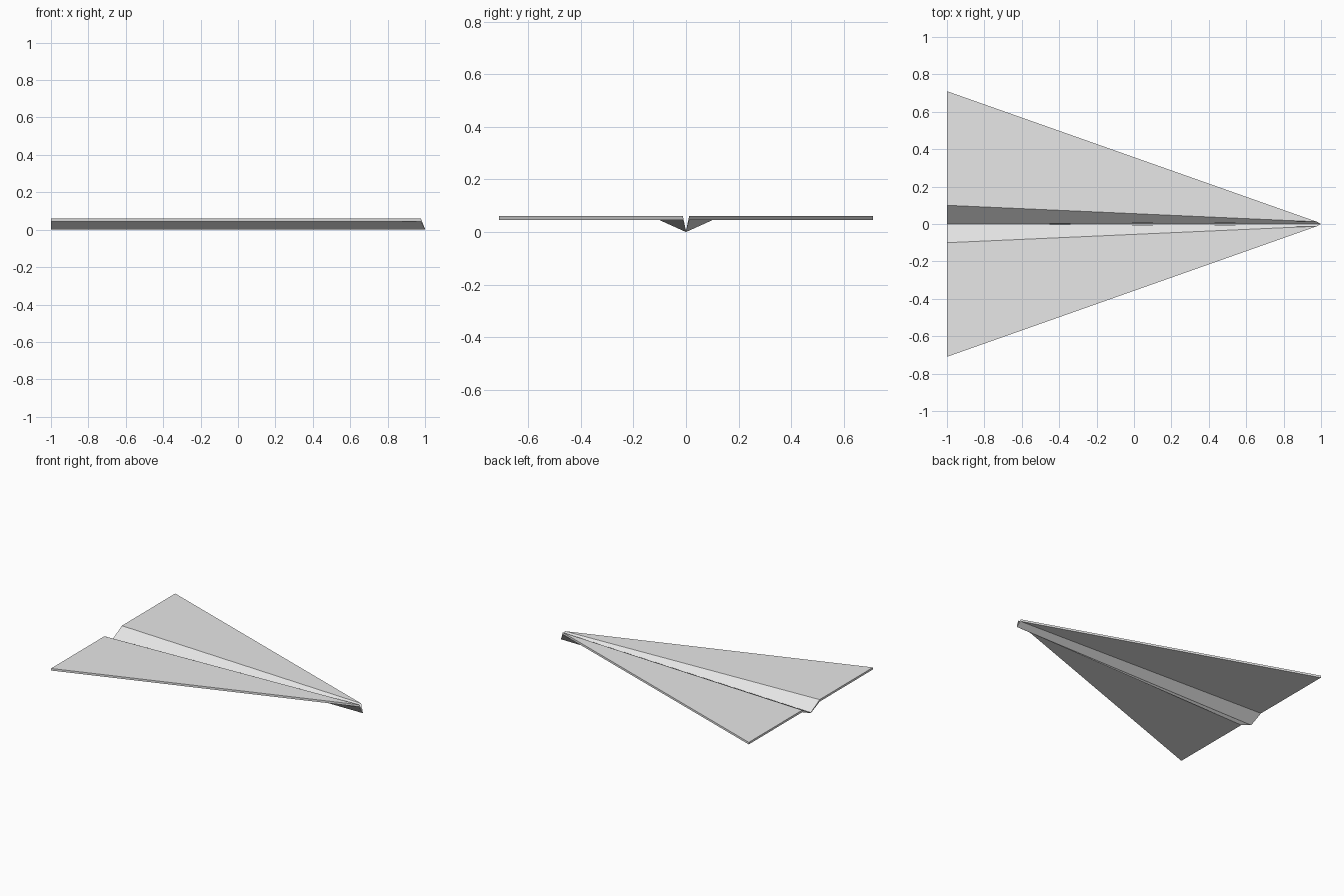
import bpy
import bmesh

cube = bpy.data.objects.get("Cube")
if cube:
    bpy.data.objects.remove(cube)

paper = bpy.data.materials.new("grey_paper")
paper.use_nodes = True
paper.diffuse_color = (0.8, 0.8, 0.8, 1)
paper.node_tree.nodes["Principled BSDF"].inputs["Base Color"].default_value = paper.diffuse_color


def folded_panel(name, outline, open_sides):
    """Thin panel from (x, y, underside z, top z) corners, mirrored across y."""
    bm = bmesh.new()
    low = [bm.verts.new((x, y, z)) for x, y, z, _ in outline]
    high = [bm.verts.new((x, y, z)) for x, y, _, z in outline]
    bm.faces.new(high)
    bm.faces.new(low[::-1])
    for i in range(len(outline)):
        if i not in open_sides:
            j = (i + 1) % len(outline)
            bm.faces.new((low[i], low[j], high[j], high[i]))
    mesh = bpy.data.meshes.new(name)
    bm.to_mesh(mesh)
    bm.free()
    mesh.materials.append(paper)
    obj = bpy.data.objects.new(name, mesh)
    bpy.context.collection.objects.link(obj)
    mirror = obj.modifiers.new("mirror", "MIRROR")
    mirror.use_axis = (False, True, False)
    return obj


# Corners shared along the folds
under, top, floor = 0.045, 0.06, 0.005
keel_tail = (-1, 0, 0, floor)
keel_nose = (1, 0, 0, floor)
fold_nose = (0.978, 0.012, under, top)
fold_tail = (-1, 0.1, under, top)
wing_tip = (-1, 0.71, under, top)

# V-shaped centre fold, open where it joins the wings and its mirrored half
folded_panel("centre_fold", [keel_tail, keel_nose, fold_nose, fold_tail], {0, 2})

# Flat triangular wings, open along the fold
folded_panel("wings", [fold_tail, fold_nose, wing_tip], {0})
